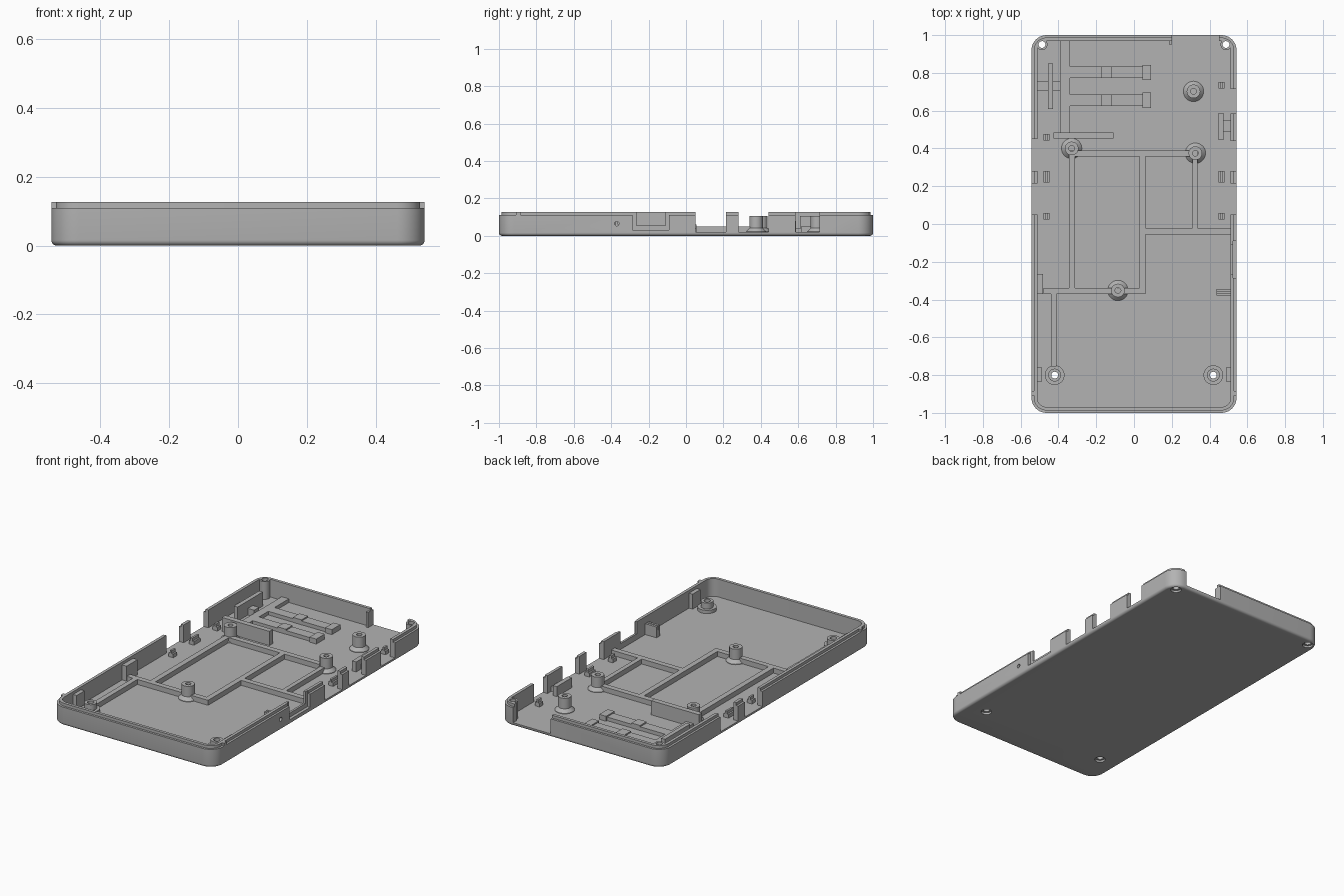
import bpy, bmesh, math
from mathutils import Matrix

cube = bpy.data.objects.get("Cube")
if cube:
    bpy.data.objects.remove(cube, do_unlink=True)

grey = bpy.data.materials.new("plain grey")
grey.use_nodes = True
grey.diffuse_color = (0.45, 0.45, 0.45, 1)
grey.node_tree.nodes["Principled BSDF"].inputs["Base Color"].default_value = (0.45, 0.45, 0.45, 1)

HX, HY, TOP, LEDGE, FLOOR, WALL = 0.543, 1.0, 0.127, 0.11, 0.02, 0.031
INX, INY = HX - WALL, HY - WALL
SINK = FLOOR - 0.002          # parts start just inside the floor


def finish(name, bm):
    bmesh.ops.recalc_face_normals(bm, faces=bm.faces)
    mesh = bpy.data.meshes.new(name)
    bm.to_mesh(mesh)
    bm.free()
    mesh.materials.append(grey)
    obj = bpy.data.objects.new(name, mesh)
    bpy.context.collection.objects.link(obj)
    return obj


def boxes(name, spans):
    """One object from boxes given as (x0, x1, y0, y1, z0, z1)."""
    bm = bmesh.new()
    for x0, x1, y0, y1, z0, z1 in spans:
        m = Matrix.Translation(((x0 + x1) / 2, (y0 + y1) / 2, (z0 + z1) / 2))
        m = m @ Matrix.Diagonal((x1 - x0, y1 - y0, z1 - z0, 1))
        bmesh.ops.create_cube(bm, size=1, matrix=m)
    return finish(name, bm)


def smooth(obj):
    bpy.ops.object.select_all(action='DESELECT')
    obj.select_set(True)
    bpy.context.view_layer.objects.active = obj
    bpy.ops.object.shade_smooth_by_angle(angle=math.radians(32))


def skin(bm, rings, closed):
    n = len(rings[0])
    pairs = list(zip(rings, rings[1:])) + ([(rings[-1], rings[0])] if closed else [])
    for a, b in pairs:
        for i in range(n):
            j = (i + 1) % n
            bm.faces.new((a[i], a[j], b[j], b[i]))


def lathe(name, x, y, profile, closed=True, steps=32):
    """Turn (radius, z) points about a vertical axis."""
    bm = bmesh.new()
    angles = [math.tau * i / steps for i in range(steps)]
    rings = [[bm.verts.new((x + r * math.cos(a), y + r * math.sin(a), z)) for a in angles]
             for r, z in profile]
    skin(bm, rings, closed)
    if not closed:
        bm.faces.new(rings[0])
        bm.faces.new(rings[-1])
    return finish(name, bm)


def cut(obj, cutter):
    mod = obj.modifiers.new("cut", 'BOOLEAN')
    mod.operation, mod.solver, mod.object = 'DIFFERENCE', 'EXACT', cutter
    bpy.ops.object.select_all(action='DESELECT')
    bpy.context.view_layer.objects.active = obj
    obj.select_set(True)
    bpy.ops.object.modifier_apply(modifier=mod.name)
    bpy.data.objects.remove(cutter, do_unlink=True)


# Tray: rounded rectangle rings, from the soft bottom edge over the lip to the floor
def rounded_ring(bm, inset, z, radius=0.08):
    r = radius - inset
    cx, cy = HX - radius, HY - radius
    ring = []
    for k, (sx, sy) in enumerate(((1, 1), (-1, 1), (-1, -1), (1, -1))):
        for i in range(11):
            a = math.pi / 2 * (k + i / 10)
            ring.append(bm.verts.new((sx * cx + r * math.cos(a), sy * cy + r * math.sin(a), z)))
    return ring


edge = 0.016
bm = bmesh.new()
path = [(edge * (1 - math.sin(t)), edge * (1 - math.cos(t)))
        for t in (math.pi / 2 * i / 5 for i in range(6))]
path += [(0, LEDGE), (0.013, LEDGE), (0.013, TOP), (WALL, TOP), (WALL, FLOOR)]
rings = [rounded_ring(bm, inset, z) for inset, z in path]
skin(bm, rings, False)
bm.faces.new(rings[0])
bm.faces.new(rings[-1])
tray = finish("tray", bm)

# Openings in the side walls and the back wall
gaps = [(1, 0.05, 0.215), (1, 0.28, 0.44), (1, 0.585, 0.715),
        (-1, 0.05, 0.215), (-1, 0.28, 0.45)]
for side, y0, y1 in gaps:
    x0, x1 = sorted((side * (INX - 0.01), side * 0.6))
    cut(tray, boxes("gap", [(x0, x1, y0, y1, FLOOR, 0.2)]))
cut(tray, boxes("gap", [(0.2, 0.45, INY - 0.01, 1.1, FLOOR, 0.2)]))

# Port notch: shallow outer recess with a smaller opening through the wall
cut(tray, boxes("recess", [(HX - 0.018, 0.6, -0.285, -0.09, 0.03, 0.2)]))
cut(tray, boxes("opening", [(0.49, 0.6, -0.265, -0.11, 0.055, 0.2)]))

# Pin hole through the side wall
pin = lathe("pin", 0, 0, [(0.012, -0.05), (0.012, 0.05)], False, 16)
pin.data.transform(Matrix.Translation((HX, -0.37, 0.065)) @ Matrix.Rotation(math.pi / 2, 4, 'Y'))
cut(tray, pin)

# Screw holes, countersunk from below
screws = [(-0.42, -0.8), (0.42, -0.8)]
corners = [(-0.487, 0.95), (0.487, 0.95)]
for x, y in screws + corners:
    cut(tray, lathe("screw_hole", x, y, [(0.03, -0.01), (0.03, 0.012), (0.018, 0.012), (0.018, 0.2)], False))
smooth(tray)

# Screw bosses at the front, hollow posts in the back corners
for i, (x, y) in enumerate(screws):
    smooth(lathe(f"screw_boss_{i + 1}", x, y,
                 [(0.018, SINK), (0.052, SINK), (0.052, 0.04), (0.034, 0.04), (0.034, 0.075), (0.018, 0.075)]))
for i, (x, y) in enumerate(corners):
    smooth(lathe(f"corner_post_{i + 1}", x, y,
                 [(0.018, SINK), (0.029, SINK), (0.029, TOP - 0.001), (0.018, TOP - 0.001)]))

# Board standoffs with flared feet and blind holes
for i, (x, y) in enumerate([(-0.33, 0.4), (0.325, 0.375), (0.315, 0.702), (-0.085, -0.352)]):
    smooth(lathe(f"standoff_{i + 1}", x, y,
                 [(0.054, SINK), (0.054, 0.023), (0.036, 0.042), (0.036, 0.105), (0.015, 0.105), (0.015, 0.03)], False))

# Low ribs framing the floor
RIB = 0.05
boxes("floor_ribs", [(x0, x1, y0, y1, SINK, RIB) for x0, x1, y0, y1 in (
    (-0.345, -0.312, -0.345, 0.39),
    (-0.312, 0.335, 0.357, 0.39),
    (-0.48, 0.06, -0.37, -0.338),
    (0.028, 0.06, -0.338, 0.357),
    (0.31, 0.337, -0.022, 0.357),
    (0.06, 0.515, -0.055, -0.022),
    (-0.44, -0.41, -0.755, -0.37))])

# Flexible button arms with a raised bridge and a head
for i, y in enumerate((0.803, 0.655)):
    boxes(f"button_arm_{i + 1}", [
        (-0.345, 0.05, y - 0.03, y + 0.03, SINK, 0.042),
        (-0.175, -0.118, y - 0.031, y + 0.031, SINK, 0.05),
        (0.045, 0.09, y - 0.04, y + 0.04, SINK, 0.05)])
boxes("arm_rail", [(-0.388, -0.34, 0.485, INY + 0.005, SINK, 0.042)])

# Upright plates around the arms
boxes("cross_plate", [(-0.425, -0.108, 0.453, 0.485, SINK, 0.105)])
boxes("side_plate", [(-0.455, -0.43, 0.61, 0.85, SINK, 0.105)])
boxes("plate_brace", [(-0.515, -0.388, 0.708, 0.755, SINK, 0.06)])

# Small locating pegs beside the wall openings
for name, side, ys in (("left_peg", 1, (0.04, 0.25, 0.735)), ("right_peg", -1, (0.04, 0.25, 0.46))):
    for i, y in enumerate(ys):
        c, h = side * 0.463, 0.03 if y == 0.25 else 0.017
        boxes(f"{name}_{i + 1}", [(c - 0.016, c + 0.016, y - h, y + h, SINK, 0.042),
                                  (c - 0.006, c + 0.006, y - h, y + h, SINK, 0.06)])

# Holder paired with the wall tab
boxes("wall_holder", [(0.447, 0.474, 0.445, 0.588, SINK, 0.08),
                      (0.474, 0.515, 0.49, 0.55, SINK, 0.05)])

# Thickened wall pads, snap ribs beside the port, back wall return
pads = [(-0.515, -0.482, -0.37, -0.265, SINK, LEDGE)]
for s in (-1, 1):
    x0, x1 = sorted((s * 0.488, s * 0.515))
    pads.append((x0, x1, -0.835, -0.76, SINK, LEDGE))
boxes("wall_pads", pads)
boxes("snap_ribs", [(0.437, 0.515, -0.378, -0.364, SINK, 0.085),
                    (0.437, 0.515, -0.358, -0.344, SINK, 0.085),
                    (0.437, 0.515, -0.366, -0.356, SINK, 0.06)])
boxes("back_wall_return", [(0.186, 0.2, 0.95, 0.975, SINK, LEDGE)])

# Little catches on the lip near the front corners
boxes("lip_catches", [(s * 0.5365 - 0.0065, s * 0.5365 + 0.0065, -0.908, -0.885, LEDGE - 0.005, TOP)
                      for s in (-1, 1)])
